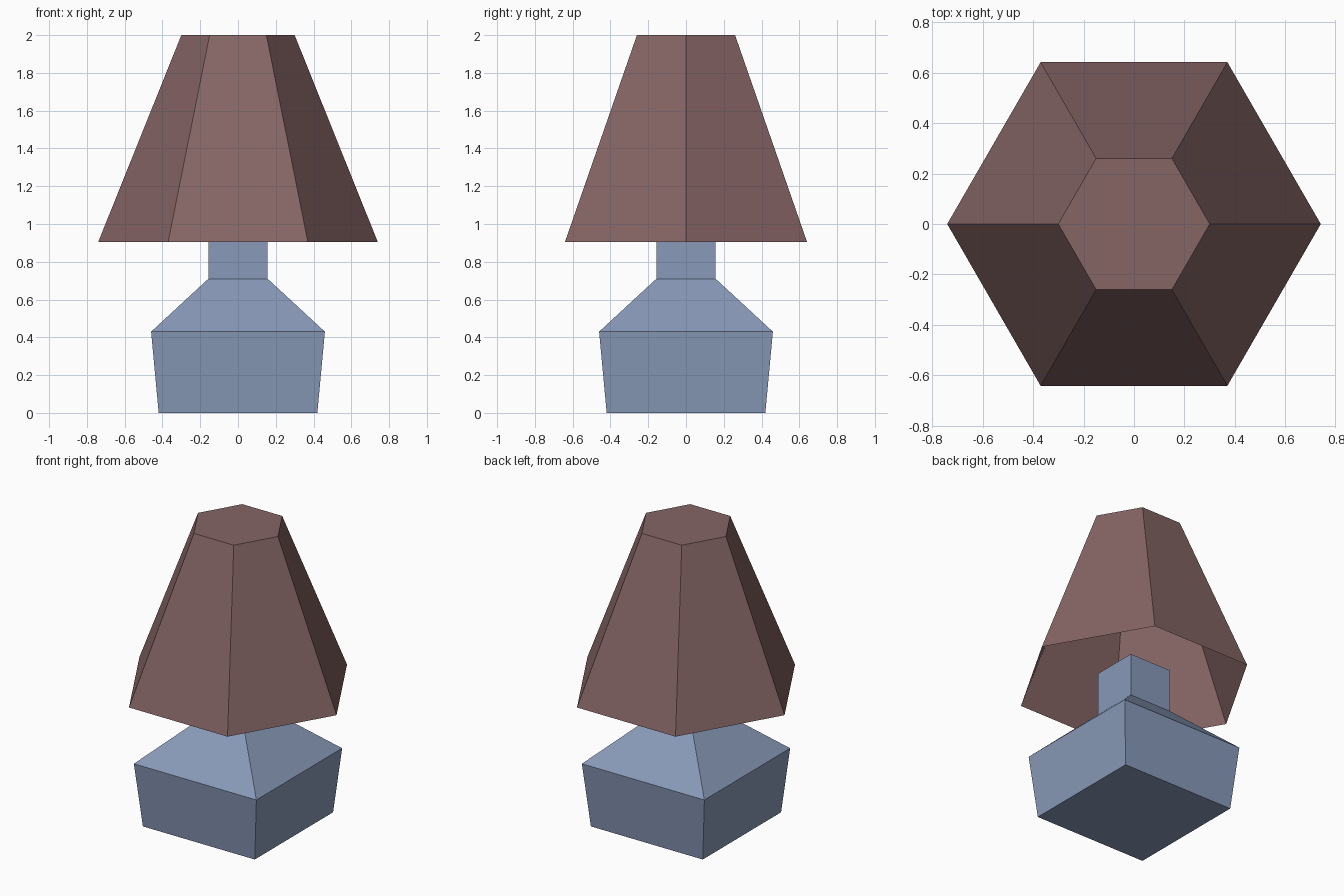
import bpy
import bmesh
from math import cos, sin, tau, sqrt

cube = bpy.data.objects.get("Cube")
if cube:
    bpy.data.objects.remove(cube, do_unlink=True)


def make_material(name, rgb):
    mat = bpy.data.materials.new(name)
    mat.use_nodes = True
    mat.diffuse_color = (*rgb, 1)
    mat.node_tree.nodes["Principled BSDF"].inputs["Base Color"].default_value = (*rgb, 1)
    return mat


def loft(name, sides, profile, mat, turn=0.0, cap_bottom=True):
    """Stack regular polygon rings given as (radius, height) and skin them."""
    bm = bmesh.new()
    rings = [[bm.verts.new((r * cos(turn + tau * i / sides),
                            r * sin(turn + tau * i / sides), z))
              for i in range(sides)] for r, z in profile]
    for low, high in zip(rings, rings[1:]):
        for i in range(sides):
            j = (i + 1) % sides
            bm.faces.new((low[i], low[j], high[j], high[i]))
    bm.faces.new(rings[-1])
    if cap_bottom:
        bm.faces.new(rings[0][::-1])
    mesh = bpy.data.meshes.new(name)
    bm.to_mesh(mesh)
    bm.free()
    mesh.materials.append(mat)
    obj = bpy.data.objects.new(name, mesh)
    bpy.context.collection.objects.link(obj)
    return obj


slate_blue = make_material("slate blue", (0.246, 0.319, 0.479))
dusty_brown = make_material("dusty brown", (0.238, 0.130, 0.130))

# Square base with shoulder and neck: (half width, height)
base_steps = [(0.42, 0), (0.46, 0.43), (0.157, 0.71), (0.157, 1.0)]
loft("lamp_base", 4, [(h * sqrt(2), z) for h, z in base_steps],
     slate_blue, turn=tau / 8)

# Six-sided shade, closed on top and open underneath
loft("lamp_shade", 6, [(0.74, 0.905), (0.30, 2.0)], dusty_brown, cap_bottom=False)
